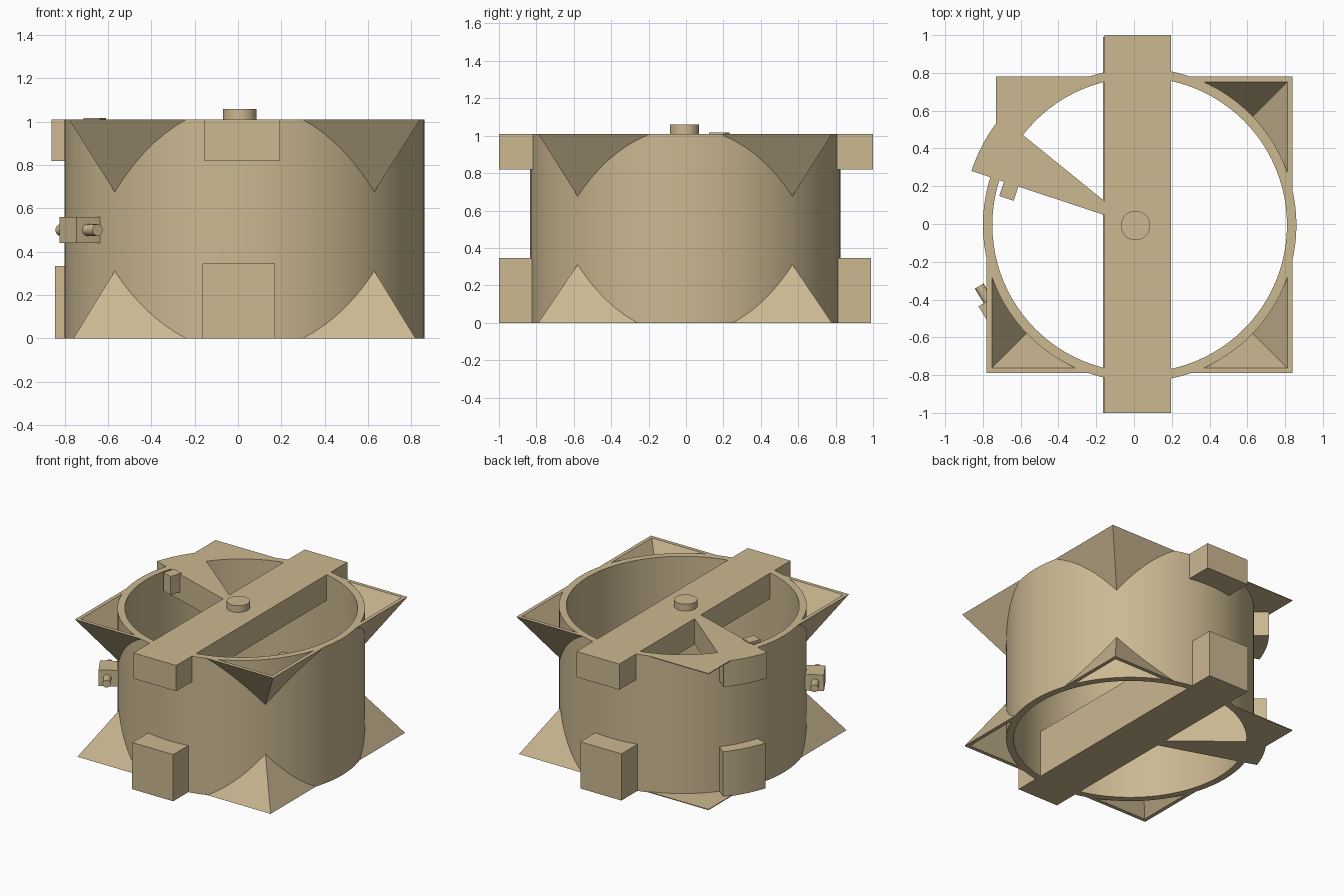
import bpy, bmesh, math
from mathutils import Matrix

if "Cube" in bpy.data.objects:
    bpy.data.objects.remove(bpy.data.objects["Cube"])

CX, CY, R_OUT, R_IN, TOP = 0.03, -0.005, 0.83, 0.78, 1.01

tan = bpy.data.materials.new("tan")
tan.diffuse_color = (0.60, 0.48, 0.285, 1)
tan.use_nodes = True
tan.node_tree.nodes["Principled BSDF"].inputs["Base Color"].default_value = tan.diffuse_color


def finish(name, bm, smooth=False):
    bmesh.ops.recalc_face_normals(bm, faces=bm.faces)
    me = bpy.data.meshes.new(name)
    bm.to_mesh(me)
    bm.free()
    ob = bpy.data.objects.new(name, me)
    bpy.context.collection.objects.link(ob)
    me.materials.append(tan)
    if smooth:
        bpy.ops.object.select_all(action='DESELECT')
        ob.select_set(True)
        bpy.context.view_layer.objects.active = ob
        bpy.ops.object.shade_smooth_by_angle(angle=math.radians(30))
    return ob


def box(name, x0, x1, y0, y1, z0, z1, mat=Matrix()):
    bm = bmesh.new()
    bmesh.ops.create_cube(bm, size=1)
    m = Matrix.Translation(((x0 + x1) / 2, (y0 + y1) / 2, (z0 + z1) / 2))
    m = mat @ m @ Matrix.Diagonal((x1 - x0, y1 - y0, z1 - z0, 1))
    bmesh.ops.transform(bm, matrix=m, verts=bm.verts)
    return finish(name, bm)


def cylinder(name, r, length, mat, seg=32):
    bm = bmesh.new()
    bmesh.ops.create_cone(bm, cap_ends=True, segments=seg, radius1=r, radius2=r,
                          depth=length, matrix=mat)
    return finish(name, bm, True)


def prism(name, pts, z0, z1):
    bm = bmesh.new()
    f = bm.faces.new([bm.verts.new((x, y, z0)) for x, y in pts])
    ext = bmesh.ops.extrude_face_region(bm, geom=[f])
    vs = [g for g in ext["geom"] if isinstance(g, bmesh.types.BMVert)]
    bmesh.ops.translate(bm, verts=vs, vec=(0, 0, z1 - z0))
    return finish(name, bm)


def arc(cx, cy, r, a0, a1, n=16):
    for i in range(n + 1):
        a = math.radians(a0 + (a1 - a0) * i / n)
        yield cx + r * math.cos(a), cy + r * math.sin(a)


def frustum(name, z0, h0, z1, h1):
    """Four-sided tapered block around the drum axis."""
    bm = bmesh.new()
    rings = [[bm.verts.new((CX + sx * h[0], CY + sy * h[1], z))
              for sx, sy in ((-1, -1), (1, -1), (1, 1), (-1, 1))]
             for z, h in ((z0, h0), (z1, h1))]
    bm.faces.new(rings[0])
    bm.faces.new(rings[1])
    for i in range(4):
        j = (i + 1) % 4
        bm.faces.new((rings[0][i], rings[0][j], rings[1][j], rings[1][i]))
    return finish(name, bm)


def cut(ob, cutter):
    cutter.hide_render = True
    m = ob.modifiers.new("cut", 'BOOLEAN')
    m.operation, m.solver, m.object = 'DIFFERENCE', 'EXACT', cutter
    bpy.context.view_layer.objects.active = ob
    bpy.ops.object.modifier_apply(modifier=m.name)


# Drum wall
bm = bmesh.new()
N = 96
loops = [[bm.verts.new((x, y, z)) for x, y in list(arc(CX, CY, r, 0, 360, N))[:N]]
         for r, z in ((R_OUT, 0), (R_OUT, TOP), (R_IN, TOP), (R_IN, 0))]
for k in range(4):
    a, b = loops[k], loops[(k + 1) % 4]
    for i in range(N):
        j = (i + 1) % N
        bm.faces.new((a[i], a[j], b[j], b[i]))
finish("drum_wall", bm, True)

# Hollow corner gussets: tapered square shell, minus the drum and one corner
core = cylinder("core_cutter", 0.82, 3, Matrix.Translation((CX, CY, 0.5)), 96)
corner = box("corner_cutter", -1.5, CX, CY, 1.5, -1, 2)
W = 0.027
for name, z_open, z_tip, h in (("top", TOP, 0.677, (0.81, 0.785)),
                               ("bottom", 0.0, 0.31, (0.79, 0.785))):
    sl = [(h[0] - 0.60) / (z_open - z_tip), (h[1] - 0.575) / (z_open - z_tip)]

    def half(z, inset=0):
        return [h[i] - inset + sl[i] * (z - z_open) for i in range(2)]
    d = z_tip - z_open
    z_in, z_far, z_out = z_open + 1.2 * d, z_open + 1.4 * d, z_open - 0.3 * d
    shell = frustum(name + "_corner_gussets", z_open, half(z_open), z_in, half(z_in))
    inner = frustum(name + "_pocket_cutter", z_out, half(z_out, W), z_far, half(z_far, W))
    cut(shell, inner)
    cut(shell, core)
    cut(shell, corner)
    bpy.data.objects.remove(inner)
for helper in (core, corner):
    bpy.data.objects.remove(helper)

# Thin flat plates on the remaining corner
for name, z in (("top", TOP - 0.006), ("bottom", 0)):
    prism(name + "_corner_plate", [(-0.73, 0.78)] + list(arc(CX, CY, 0.81, 159.8, 104)),
          z, z + 0.006)

# Cross beams and centre knob
box("top_beam", -0.155, 0.195, -1, 1, 0.82, TOP)
box("bottom_beam", -0.165, 0.17, -1, 0.99, 0, 0.345)
cylinder("centre_knob", 0.078, 0.06, Matrix.Translation((0.008, -0.008, 1.03)))

# Wedge-shaped spokes
for name, r, z0, z1 in (("top", 0.907, 0.82, TOP), ("bottom", 0.89, 0, 0.335)):
    prism(name + "_wedge", [(0, -0.005)] + list(arc(0, -0.005, r, 141, 161.6)), z0, z1)

# Latch block with a cross pin outside the wall
rot = Matrix.Translation((CX, CY, 0)) @ Matrix.Rotation(math.radians(211.3), 4, 'Z')
box("latch_block", 0.80, 0.953, -0.075, 0.075, 0.44, 0.56, rot)
cylinder("latch_pin", 0.027, 0.33,
         rot @ Matrix.Translation((0.894, 0, 0.5)) @ Matrix.Rotation(math.pi / 2, 4, 'X'))

# Small catch on the side of the top wedge
rot = Matrix.Translation((0, -0.005, 0)) @ Matrix.Rotation(math.radians(161.6), 4, 'Z')
box("wedge_catch", 0.645, 0.725, -0.01, 0.08, 0.88, 1.017, rot)
